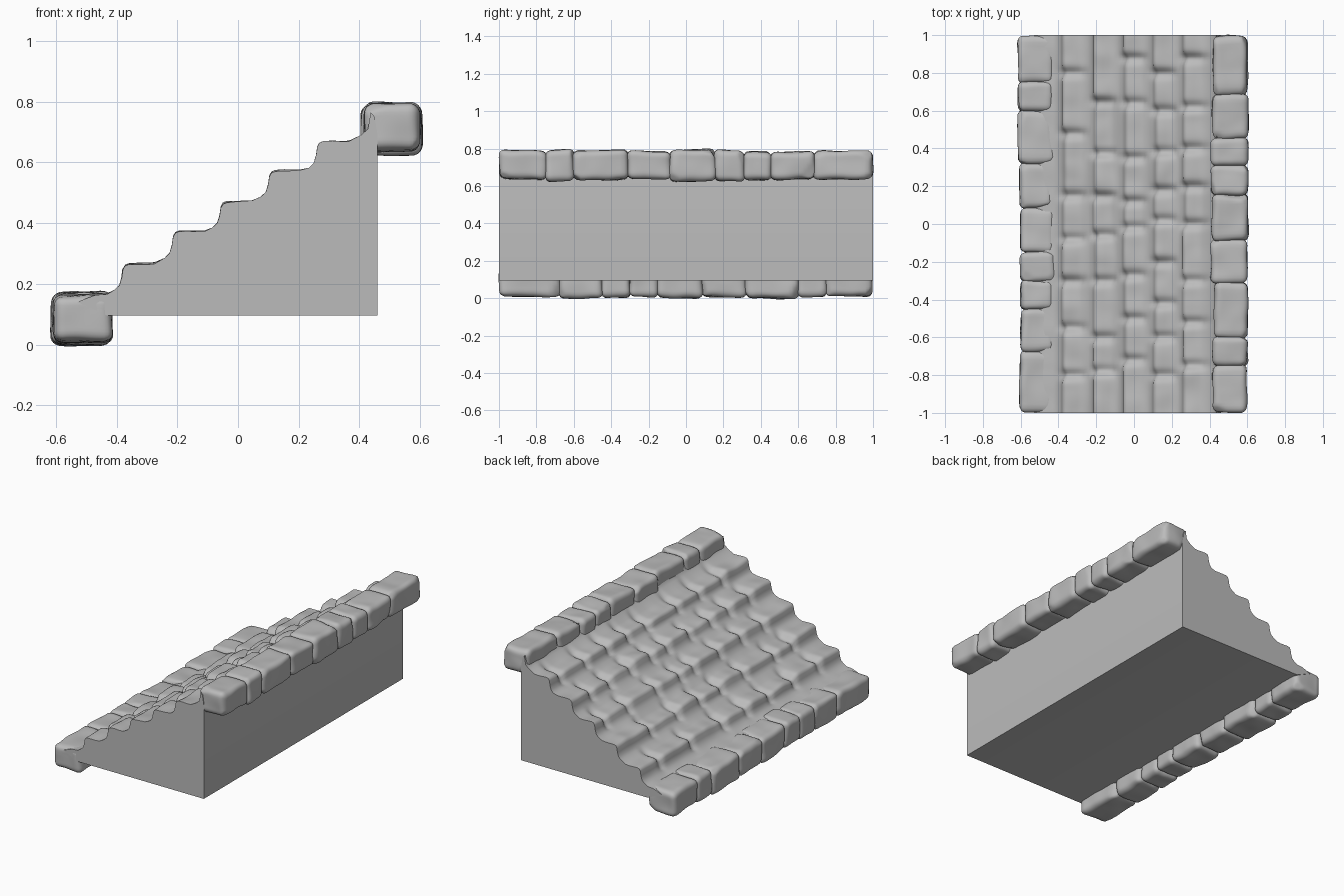
import bpy, bmesh, math, random
from mathutils import Vector, noise

random.seed(7)
if "Cube" in bpy.data.objects:
    bpy.data.objects.remove(bpy.data.objects["Cube"], do_unlink=True)

# Single stone colour
stone = bpy.data.materials.new("grey_stone")
stone.use_nodes = True
GREY = (0.5, 0.5, 0.5, 1)
stone.diffuse_color = GREY
stone.node_tree.nodes["Principled BSDF"].inputs["Base Color"].default_value = GREY
stone.node_tree.nodes["Principled BSDF"].inputs["Roughness"].default_value = 0.9


def finish(bm, name, angle):
    """Turn a bmesh into a named, smooth shaded stone object."""
    bmesh.ops.recalc_face_normals(bm, faces=bm.faces[:])
    mesh = bpy.data.meshes.new(name)
    bm.to_mesh(mesh)
    bm.free()
    mesh.materials.append(stone)
    obj = bpy.data.objects.new(name, mesh)
    bpy.context.collection.objects.link(obj)
    bpy.ops.object.select_all(action="DESELECT")
    obj.select_set(True)
    bpy.context.view_layer.objects.active = obj
    bpy.ops.object.shade_smooth_by_angle(angle=math.radians(angle))


def smoothstep(t):
    t = min(max(t, 0), 1)
    return t * t * (3 - 2 * t)


class Course:
    """One row of roof stones: front lip position and joints along y."""

    def __init__(self, x, z, joints):
        self.x, self.z = x, z
        self.joints = sorted(joints)
        count = len(joints) + 1
        self.drop = [random.uniform(0, 0.022) for _ in range(count)]
        self.back = [random.uniform(-0.004, 0.014) for _ in range(count)]
        self.drop[0] = self.drop[-1] = self.back[0] = self.back[-1] = 0

    def blend(self, values, y):
        v = values[0]
        for j, nxt in zip(self.joints, values[1:]):
            v += (nxt - v) * smoothstep((y - j + 0.03) / 0.06)
        return v

    def section(self, y):
        groove = sum(math.exp(-((y - j) / 0.025) ** 2) for j in self.joints)
        dz = -self.blend(self.drop, y) - 0.022 * groove
        dx = self.blend(self.back, y) + 0.014 * groove
        # Offsets from the lip, and how much each point follows its stone
        shape = [(-0.032, -0.085, 0), (-0.016, -0.07, 0.3), (-0.008, -0.045, 0.7),
                 (-0.004, -0.018, 1), (0.003, -0.005, 1), (0.016, 0, 1),
                 (0.045, 0.001, 1), (0.075, 0.001, 0.8), (0.1, 0.003, 0.5)]
        for ox, oz, w in shape:
            n = 0.009 * w * noise.noise(Vector((self.x * 9 + ox * 8, y * 9, self.z * 5)))
            yield self.x + ox + dx * w, self.z + oz + dz * w + n


courses = [
    Course(-0.375, 0.265, [0.8, 0.48, 0.15, -0.08, -0.3, -0.55, -0.8]),
    Course(-0.21, 0.370, [0.65, 0.37, 0.15, -0.06, -0.3, -0.6, -0.78]),
    Course(-0.053, 0.470, [0.88, 0.64, 0.35, 0.12, -0.02, -0.27, -0.5, -0.72]),
    Course(0.107, 0.572, [0.8, 0.6, 0.38, 0.18, 0.02, -0.2, -0.42, -0.6, -0.8]),
    Course(0.265, 0.667, [0.88, 0.62, 0.4, 0.2, 0, -0.3, -0.52, -0.75]),
]

# Wedge body: stepped stone surface on top, flat back, base and ends
bm = bmesh.new()
ROWS = 160
rings = []
for r in range(ROWS + 1):
    y = -1 + 2 * r / ROWS
    wave = 0.006 * noise.noise(Vector((1, y * 8, 0)))
    pts = [(-0.53, 0.14), (-0.47, 0.163 + wave), (-0.43, 0.166 + wave)]
    for c in courses:
        pts += list(c.section(y))
    pts += [(0.405, 0.69), (0.428, 0.71), (0.437, 0.765), (0.45, 0.75),
            (0.46, 0.69), (0.46, 0.095), (-0.43, 0.095)]
    rings.append([bm.verts.new((x, y, z)) for x, z in pts])
for a, b in zip(rings, rings[1:]):
    for i in range(len(a)):
        k = (i + 1) % len(a)
        bm.faces.new((a[i], a[k], b[k], b[i]))
bm.faces.new(rings[0])
bm.faces.new(rings[-1])
finish(bm, "stepped_roof_body", 50)


def edge_stone(name, centre, size, seed):
    """Rounded block with chipped corners and an uneven surface."""
    bm = bmesh.new()
    bmesh.ops.create_cube(bm, size=2)
    bmesh.ops.subdivide_edges(bm, edges=bm.edges[:], cuts=13, use_grid_fill=True)
    half = Vector(size) / 2
    radius = 0.032
    chips = []
    for _ in range(7):
        n = Vector([random.choice((-1, 1)) * random.uniform(0.15, 1) for _ in range(3)])
        n.normalize()
        reach = sum(abs(n[i]) * half[i] for i in range(3))
        chips.append((n, reach * random.uniform(0.8, 0.9)))
    skew = random.uniform(-0.05, 0.05)
    for v in bm.verts:
        p = Vector([v.co[i] * half[i] for i in range(3)])
        core = Vector([min(max(p[i], radius - half[i]), half[i] - radius) for i in range(3)])
        if (p - core).length > 0:
            p = core + (p - core).normalized() * radius
        for n, reach in chips:
            over = p.dot(n) - reach
            if over > 0:
                p -= n * over * 0.85
        bump = noise.noise_vector(p * 9 + Vector((seed * 3.7, seed, 0)))
        p += bump * 0.008
        p.z += p.y * skew
        v.co = p + Vector(centre)
    finish(bm, name, 60)


def stone_row(name, x, z, width, height, joints):
    """Row of edge stones laid end to end along y."""
    ends = [-1] + joints + [1]
    for i, (a, b) in enumerate(zip(ends, ends[1:])):
        w = width + random.uniform(-0.012, 0.01)
        h = height + random.uniform(-0.012, 0.008)
        lap = 0.004
        lo, hi = max(a - lap, -0.997), min(b + lap, 0.997)
        pos = (x + random.uniform(-0.006, 0.006), (lo + hi) / 2, z + random.uniform(-0.004, 0.004))
        edge_stone(f"{name}_{i + 1}", pos, (w, hi - lo, h), i + x * 10)


# Ridge stones along the high edge, eave stones along the low edge
stone_row("ridge_stone", 0.508, 0.711, 0.188, 0.158,
          [-0.75, -0.6, -0.31, -0.085, 0.155, 0.31, 0.455, 0.685])
stone_row("eave_stone", -0.514, 0.086, 0.188, 0.166,
          [-0.675, -0.45, -0.3, -0.15, 0.085, 0.32, 0.6, 0.75])
